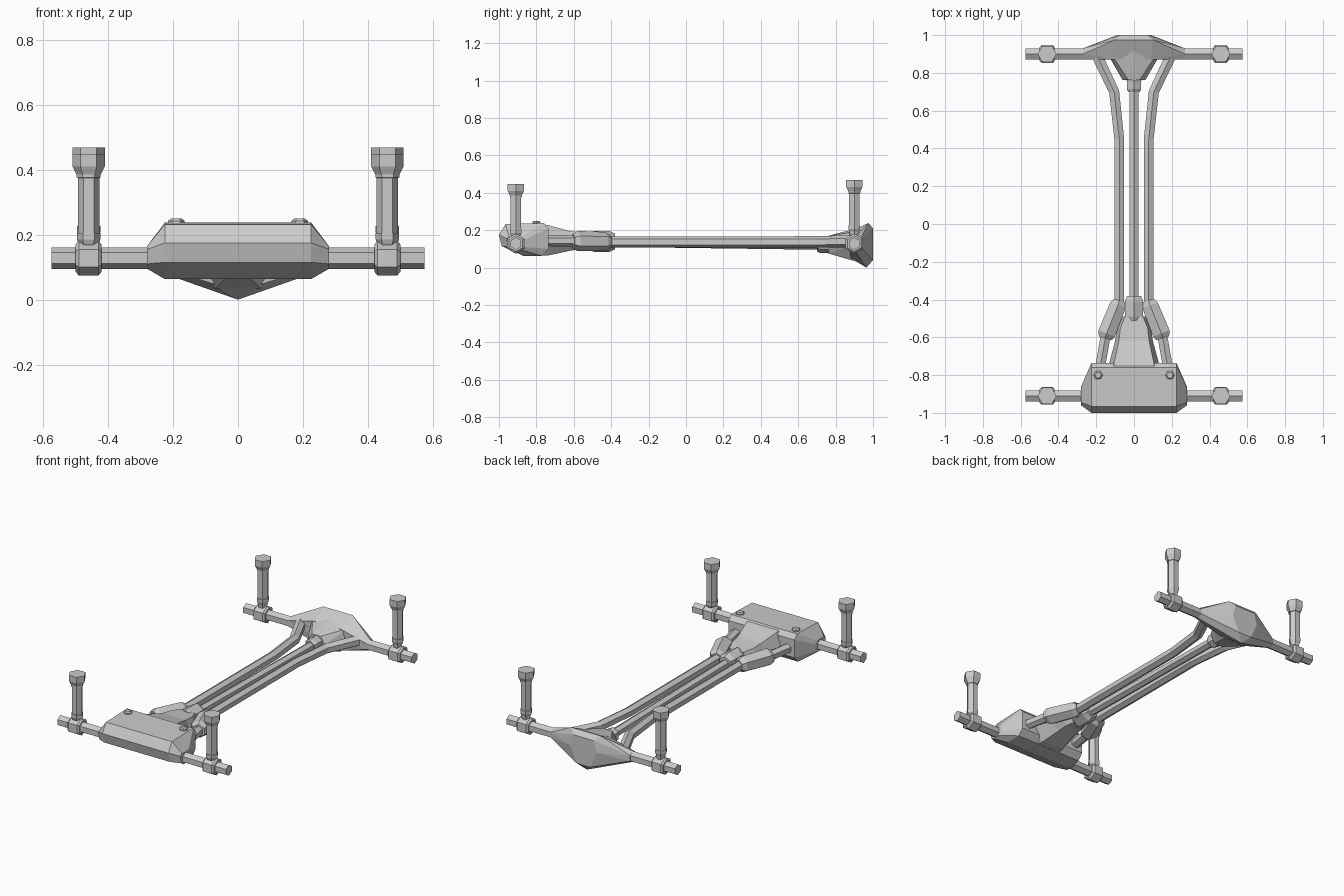
import bpy, bmesh, math
from mathutils import Vector

if "Cube" in bpy.data.objects:
    bpy.data.objects.remove(bpy.data.objects["Cube"])


def finish(name, bm):
    bmesh.ops.recalc_face_normals(bm, faces=bm.faces)
    mesh = bpy.data.meshes.new(name)
    bm.to_mesh(mesh)
    bm.free()
    obj = bpy.data.objects.new(name, mesh)
    bpy.context.collection.objects.link(obj)
    return obj


def loft(name, rings):
    """Skin a list of equal-length rings and cap both ends."""
    bm = bmesh.new()
    rows = [[bm.verts.new(p) for p in ring] for ring in rings]
    n = len(rows[0])
    for a, b in zip(rows, rows[1:]):
        for i in range(n):
            j = (i + 1) % n
            bm.faces.new((a[i], a[j], b[j], b[i]))
    bm.faces.new(rows[0])
    bm.faces.new(rows[-1])
    return finish(name, bm)


def tube(name, pts, radii, sides=6):
    """Low-poly tube along a path with a radius for each point."""
    pts = [Vector(p) for p in pts]
    rings = []
    for i, p in enumerate(pts):
        t = (pts[min(i + 1, len(pts) - 1)] - pts[max(i - 1, 0)]).normalized()
        up = Vector((1, 0, 0)) if abs(t.z) > 0.9 else Vector((0, 0, 1))
        u = (up - t * up.dot(t)).normalized()
        v = t.cross(u)
        angles = [2 * math.pi * k / sides for k in range(sides)]
        rings.append([p + radii[i] * (u * math.cos(a) + v * math.sin(a)) for a in angles])
    return loft(name, rings)


def hull(name, half_points):
    """Convex faceted block, mirrored across x = 0."""
    bm = bmesh.new()
    for x, y, z in half_points:
        for s in ((1, -1) if x else (1,)):
            bm.verts.new((s * x, y, z))
    res = bmesh.ops.convex_hull(bm, input=bm.verts)
    junk = {g for g in res["geom_interior"] + res["geom_unused"] if isinstance(g, bmesh.types.BMVert)}
    bmesh.ops.delete(bm, geom=list(junk), context='VERTS')
    bmesh.ops.dissolve_limit(bm, angle_limit=math.radians(3), verts=bm.verts, edges=bm.edges)
    return finish(name, bm)


AZ = 0.128

# Axles, collars and shock absorbers at both ends
for end, ay, lift in (("front", -0.91, 0.0), ("rear", 0.90, 0.022)):
    tube(end + "_axle", [(-0.575, ay, AZ), (0.575, ay, AZ)], [0.033, 0.033])
    for side, s in (("left", -1), ("right", 1)):
        x = s * 0.46
        tube(f"{end}_{side}_axle_collar",
             [(x + d, ay, AZ) for d in (-0.04, -0.03, 0.03, 0.04)],
             [0.042, 0.054, 0.054, 0.042])
        profile = [(0.15, 0.025), (0.165, 0.025), (0.172, 0.03), (0.185, 0.036),
                   (0.205, 0.036), (0.206, 0.033), (0.375, 0.033), (0.376, 0.037),
                   (0.385, 0.037), (0.41, 0.05), (0.447, 0.05)]
        tube(f"{end}_{side}_shock",
             [(x, ay, z + (lift if z > 0.17 else 0)) for z, r in profile],
             [r for z, r in profile])

# Front gearbox: wide wedge tapering into the axle tubes
side_profile = [(-1.0, 0.175), (-0.965, 0.232), (-0.76, 0.238), (-0.735, 0.21),
                (-0.735, 0.10), (-0.77, 0.063), (-0.87, 0.063), (-0.985, 0.115)]
end_profile = [(-0.96, 0.155), (-0.945, 0.165), (-0.88, 0.165), (-0.86, 0.15),
               (-0.86, 0.11), (-0.88, 0.095), (-0.935, 0.095), (-0.955, 0.11)]
loft("front_gearbox", [[(x, y, z) for y, z in prof] for x, prof in
     ((-0.28, end_profile), (-0.225, side_profile), (0.225, side_profile), (0.28, end_profile))])

# Gearbox neck, chamfered sections narrowing towards the driveshaft
rings = []
for y, w, lo, hi in ((-0.78, 0.14, 0.063, 0.236), (-0.73, 0.13, 0.066, 0.225),
                     (-0.62, 0.10, 0.09, 0.195), (-0.55, 0.09, 0.10, 0.187),
                     (-0.49, 0.06, 0.105, 0.18)):
    m = (lo + hi) / 2
    rings.append([(-w, y, m), (-w * 0.8, y, hi), (w * 0.8, y, hi),
                  (w, y, m), (w * 0.55, y, lo), (-w * 0.55, y, lo)])
loft("gearbox_neck", rings)

# Bolts on the gearbox lid
for side, s in (("left", -1), ("right", 1)):
    tube(side + "_lid_bolt", [(s * 0.19, -0.80, 0.22), (s * 0.19, -0.80, 0.243), (s * 0.19, -0.80, 0.25)],
         [0.025, 0.025, 0.017])

# Central driveshaft with its end couplings
tube("driveshaft", [(0, -0.42, 0.138), (0, 0.74, 0.122)], [0.027, 0.027])
tube("front_coupling", [(0, y, 0.14) for y in (-0.51, -0.49, -0.41, -0.38)], [0.05, 0.056, 0.056, 0.042])
tube("rear_coupling", [(0, y, 0.122) for y in (0.70, 0.715, 0.755, 0.77)], [0.036, 0.044, 0.044, 0.05])

# Side rods and their thick front sleeves
for side, s in (("left", -1), ("right", 1)):
    tube(side + "_side_rod",
         [(s * x, y, z) for x, y, z in ((0.078, -0.44, 0.137), (0.078, 0.45, 0.137),
                                        (0.105, 0.70, 0.137), (0.195, 0.89, 0.14))],
         [0.03, 0.03, 0.031, 0.033])
    tube(side + "_rod_sleeve",
         [(s * x, y, z) for x, y, z in ((0.077, -0.405, 0.14), (0.085, -0.43, 0.14),
                                        (0.145, -0.58, 0.142), (0.153, -0.605, 0.142))],
         [0.034, 0.05, 0.054, 0.04])
    tube(side + "_front_rod", [(s * 0.148, -0.58, 0.142), (s * 0.185, -0.79, 0.145)], [0.03, 0.03])

# Rear differential: faceted casing flaring out to the axle
hull("rear_differential", [
    (0.27, 0.93, 0.145), (0.27, 0.93, 0.111), (0.27, 0.90, 0.161),
    (0.27, 0.90, 0.095), (0.27, 0.872, 0.145), (0.27, 0.872, 0.111),
    (0.07, 1.0, 0.21), (0.09, 1.0, 0.14), (0.045, 1.0, 0.04),
    (0.10, 0.975, 0.238), (0.11, 0.975, 0.12), (0.11, 0.94, 0.037),
    (0.0, 0.965, 0.0), (0.09, 0.87, 0.19), (0.08, 0.88, 0.05)])

# Differential nose reaching to the driveshaft
hull("differential_nose", [
    (0.12, 0.90, 0.19), (0.14, 0.90, 0.12), (0.07, 0.90, 0.035), (0.0, 0.93, 0.215),
    (0.03, 0.762, 0.17), (0.06, 0.762, 0.125), (0.03, 0.762, 0.075)])
